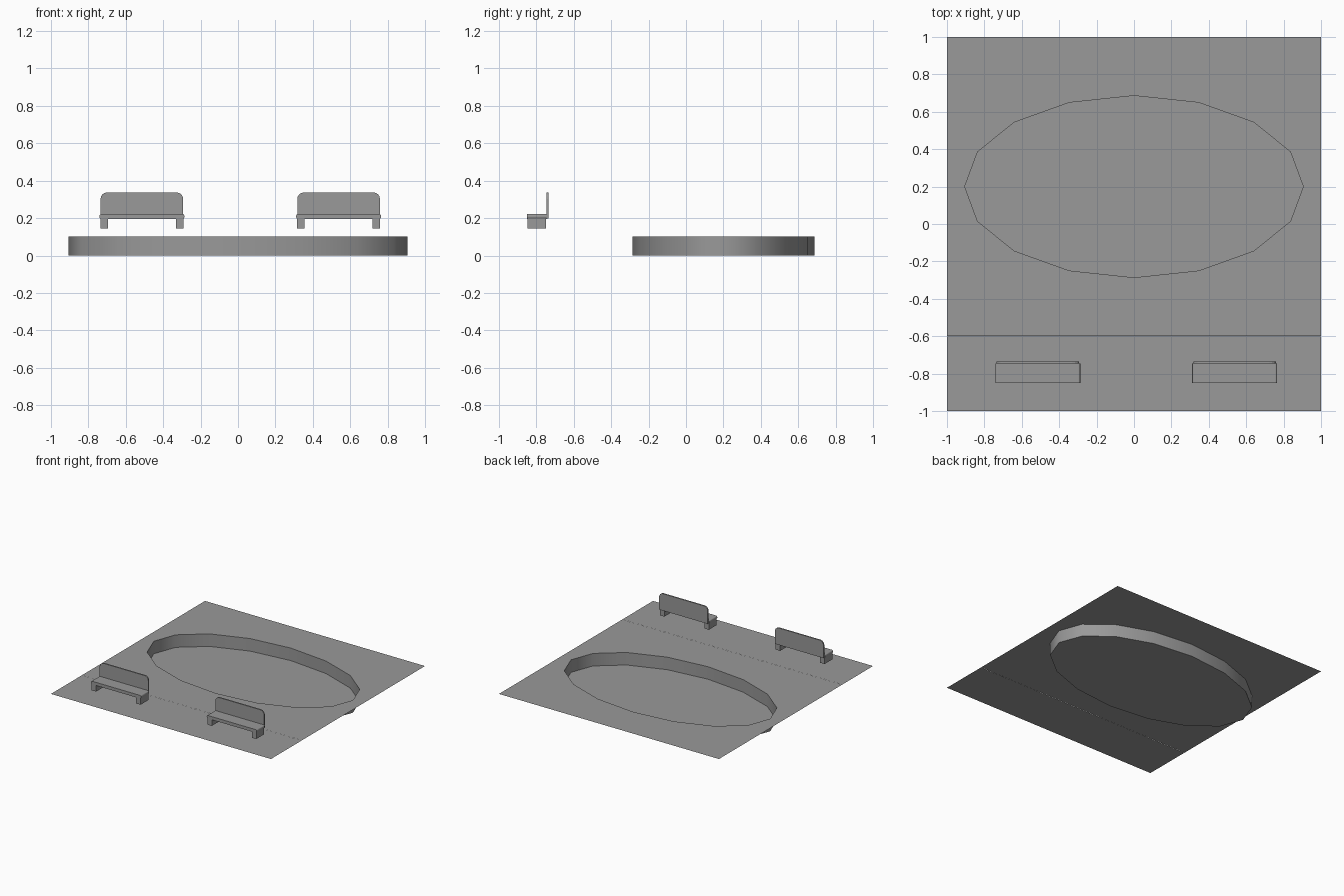
import bpy, bmesh, math

if "Cube" in bpy.data.objects:
    bpy.data.objects.remove(bpy.data.objects["Cube"])

GROUND_Z = 0.103
SEAM = -0.6

# Dark grey shared by all parts
grey = bpy.data.materials.new("dark_grey")
grey.diffuse_color = (0.32, 0.32, 0.32, 1)
grey.use_nodes = True
grey.node_tree.nodes["Principled BSDF"].inputs["Base Color"].default_value = grey.diffuse_color


def finish(bm, name):
    mesh = bpy.data.meshes.new(name)
    bm.to_mesh(mesh)
    bm.free()
    mesh.materials.append(grey)
    ob = bpy.data.objects.new(name, mesh)
    bpy.context.collection.objects.link(ob)
    return ob


def loop_edges(bm, verts):
    return [bm.edges.new((verts[i], verts[(i + 1) % len(verts)])) for i in range(len(verts))]


def ellipse(z):
    return [(0.905 * math.cos(i * math.tau / 16), 0.2 + 0.486 * math.sin(i * math.tau / 16), z)
            for i in range(16)]


def extrude_xz(name, pts, y0, y1):
    """Closed slab from an outline in the xz plane."""
    bm = bmesh.new()
    face = bm.faces.new([bm.verts.new((x, y0, z)) for x, z in pts])
    out = bmesh.ops.extrude_face_region(bm, geom=[face])["geom"]
    bmesh.ops.translate(bm, vec=(0, y1 - y0, 0),
                        verts=[g for g in out if isinstance(g, bmesh.types.BMVert)])
    bmesh.ops.recalc_face_normals(bm, faces=bm.faces[:])
    return finish(bm, name)


def round_rect(x0, x1, z0, z1, r_bottom, r_top, steps=4):
    pts = []
    for x, z, sx, sz, r, a in ((x1, z0, -1, 1, r_bottom, -90), (x1, z1, -1, -1, r_top, 0),
                               (x0, z1, 1, -1, r_top, 90), (x0, z0, 1, 1, r_bottom, 180)):
        if r == 0:
            pts.append((x, z))
            continue
        for k in range(steps + 1):
            t = math.radians(a + 90 * k / steps)
            pts.append((x + sx * r + r * math.cos(t), z + sz * r + r * math.sin(t)))
    return pts


# Main paving with the oval opening
bm = bmesh.new()
outer = [bm.verts.new((x, y, GROUND_Z)) for x, y in ((-1, SEAM), (1, SEAM), (1, 1), (-1, 1))]
rim = [bm.verts.new(p) for p in ellipse(GROUND_Z)]
bmesh.ops.triangle_fill(bm, use_beauty=True, use_dissolve=False,
                        edges=loop_edges(bm, outer) + loop_edges(bm, rim), normal=(0, 0, 1))
finish(bm, "paving")

# Front paving strip, separated by a hairline joint
bm = bmesh.new()
bm.faces.new([bm.verts.new((x, y, GROUND_Z)) for x, y in
              ((-1, -1), (1, -1), (1, SEAM - 0.001), (-1, SEAM - 0.001))])
finish(bm, "front_paving")

# Sunken oval basin: smooth walls and flat floor
bm = bmesh.new()
top = [bm.verts.new(p) for p in ellipse(GROUND_Z)]
low = [bm.verts.new(p) for p in ellipse(0)]
for i in range(16):
    j = (i + 1) % 16
    bm.faces.new((top[i], top[j], low[j], low[i])).smooth = True
bm.faces.new(low)
for e in loop_edges_low if (loop_edges_low := [e for e in bm.edges if all(v in low for v in e.verts)]) else []:
    e.smooth = False
finish(bm, "basin")

# Two benches: seat, backrest and end legs
for side, cx in (("left", -0.514), ("right", 0.538)):
    extrude_xz(side + "_seat", round_rect(cx - 0.227, cx + 0.227, 0.196, 0.222, 0.01, 0.01),
               -0.85, -0.746)
    extrude_xz(side + "_backrest", round_rect(cx - 0.221, cx + 0.221, 0.198, 0.337, 0, 0.035),
               -0.746, -0.735)
    for end, s in (("a", -1), ("b", 1)):
        lx = cx + s * 0.202
        extrude_xz(side + "_leg_" + end, round_rect(lx - 0.02, lx + 0.02, 0.145, 0.198, 0, 0),
                   -0.848, -0.748)
